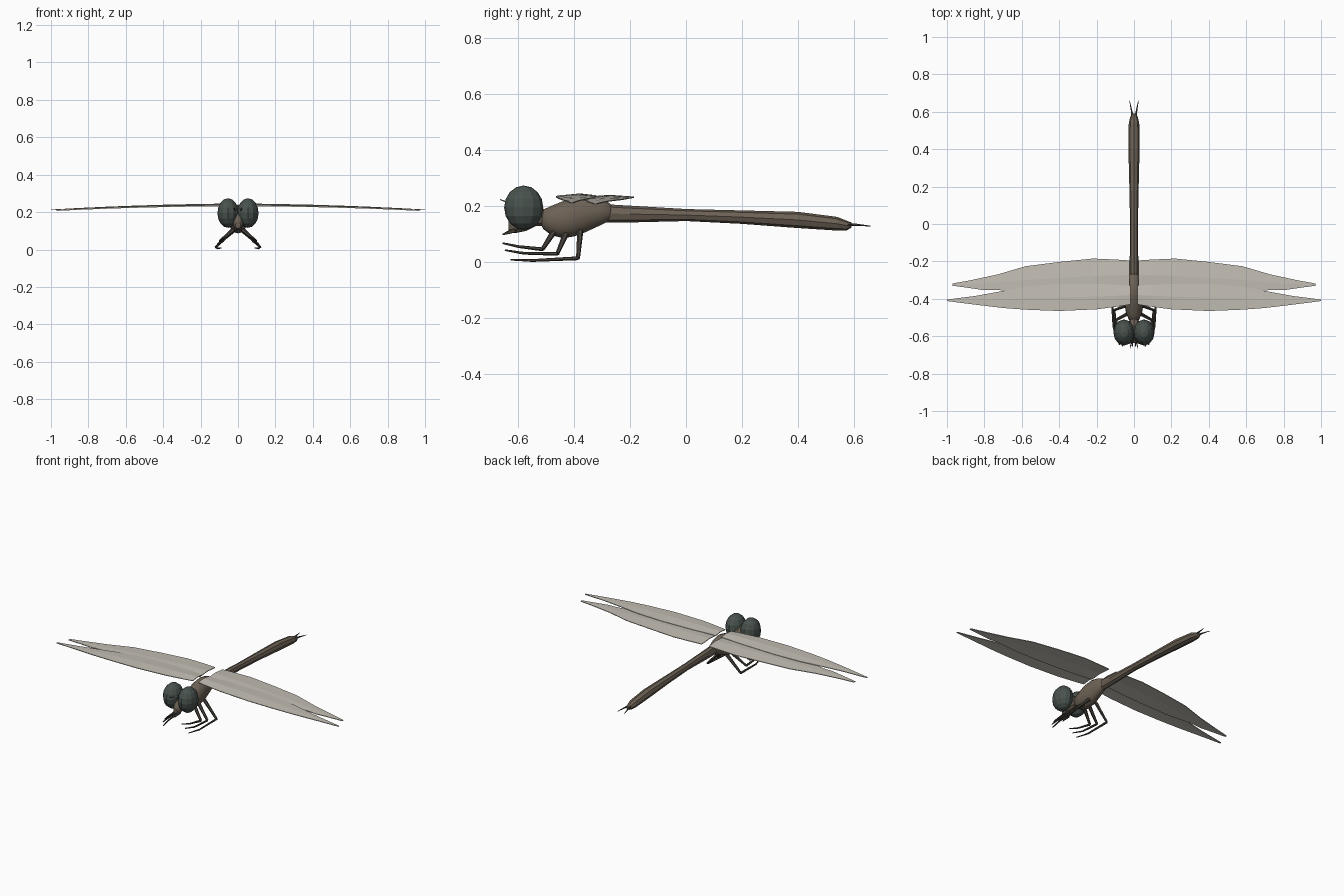
import bpy, bmesh, math
from mathutils import Vector

if "Cube" in bpy.data.objects:
    bpy.data.objects.remove(bpy.data.objects["Cube"])


def material(name, color):
    m = bpy.data.materials.new(name)
    m.diffuse_color = color
    m.use_nodes = True
    m.node_tree.nodes["Principled BSDF"].inputs["Base Color"].default_value = m.diffuse_color
    return m


BROWN = material("brown body", (0.15, 0.12, 0.09, 1))
DARK = material("dark limb", (0.07, 0.06, 0.05, 1))
GREEN = material("dark green eye", (0.065, 0.085, 0.075, 1))
WING = material("pale wing", (0.55, 0.52, 0.46, 0.65))


def make(name, bm, mat, smooth=False):
    bmesh.ops.recalc_face_normals(bm, faces=bm.faces)
    me = bpy.data.meshes.new(name)
    bm.to_mesh(me)
    bm.free()
    me.materials.append(mat)
    for p in me.polygons:
        p.use_smooth = smooth
    ob = bpy.data.objects.new(name, me)
    bpy.context.collection.objects.link(ob)
    return ob


def skin(bm, rings):
    for a, b in zip(rings, rings[1:]):
        for i in range(len(a)):
            j = (i + 1) % len(a)
            bm.faces.new((a[i], a[j], b[j], b[i]))
    bm.faces.new(rings[0])
    bm.faces.new(rings[-1])


def body_loft(name, stations, sides, mat, smooth):
    """Stations along y: (y, half width, bottom z, top z)."""
    bm = bmesh.new()
    rings = []
    for y, w, lo, hi in stations:
        ring = []
        for i in range(sides):
            a = 2 * math.pi * i / sides
            ring.append(bm.verts.new((w * math.sin(a), y, (lo + hi) / 2 + (hi - lo) / 2 * math.cos(a))))
        rings.append(ring)
    skin(bm, rings)
    return make(name, bm, mat, smooth)


def limb(name, pts, radii, mat, sides=6):
    """Tapered tube through a few points."""
    bm = bmesh.new()
    pts = [Vector(p) for p in pts]
    rings = []
    for k, p in enumerate(pts):
        d = (pts[min(k + 1, len(pts) - 1)] - pts[max(k - 1, 0)]).normalized()
        u = d.cross(Vector((1, 0.1, 0.2))).normalized()
        v = d.cross(u)
        rings.append([bm.verts.new(p + radii[k] * (u * math.cos(t) + v * math.sin(t)))
                      for t in (2 * math.pi * i / sides for i in range(sides))])
    skin(bm, rings)
    return make(name, bm, mat)


def wing(name, s, stations, z0):
    """Stations along x: (x, leading y, trailing y); gently drooping sheet."""
    bm = bmesh.new()
    rows = []
    for x, lead, trail in stations:
        z = z0 - 0.026 * x * x
        rows.append([bm.verts.new((s * x, lead + (trail - lead) * t, z + 0.006 * math.sin(math.pi * t) * (1 - x)))
                     for t in (0, 0.5, 1)])
    for a, b in zip(rows, rows[1:]):
        for i in range(2):
            bm.faces.new((a[i], a[i + 1], b[i + 1], b[i]))
    ob = make(name, bm, WING)
    sol = ob.modifiers.new("thickness", "SOLIDIFY")
    sol.thickness = 0.004
    sol.offset = 0


# Thorax and abdomen
body_loft("thorax", [(-0.522, 0.012, 0.145, 0.175), (-0.51, 0.028, 0.118, 0.188),
                     (-0.48, 0.042, 0.096, 0.202), (-0.44, 0.049, 0.086, 0.218),
                     (-0.40, 0.05, 0.092, 0.232), (-0.36, 0.045, 0.107, 0.24),
                     (-0.31, 0.036, 0.13, 0.23), (-0.275, 0.028, 0.147, 0.212),
                     (-0.26, 0.012, 0.16, 0.195)], 16, BROWN, True)
body_loft("abdomen", [(-0.30, 0.024, 0.142, 0.208), (-0.2, 0.023, 0.142, 0.202),
                      (0.0, 0.021, 0.147, 0.19), (0.2, 0.025, 0.137, 0.185),
                      (0.4, 0.03, 0.122, 0.18), (0.54, 0.028, 0.113, 0.162),
                      (0.575, 0.019, 0.114, 0.148), (0.592, 0.008, 0.124, 0.142)], 8, BROWN, False)

# Neck, head core and snout
body_loft("head", [(-0.635, 0.014, 0.112, 0.15), (-0.61, 0.03, 0.104, 0.195),
                   (-0.57, 0.036, 0.112, 0.23), (-0.535, 0.03, 0.13, 0.21),
                   (-0.495, 0.02, 0.13, 0.18)], 8, BROWN, False)

FORE = [(0.02, -0.43, -0.33), (0.1, -0.443, -0.325), (0.2, -0.456, -0.32), (0.4, -0.465, -0.32),
        (0.58, -0.458, -0.335), (0.7, -0.449, -0.358), (0.85, -0.431, -0.385), (1.0, -0.412, -0.404)]
HIND = [(0.025, -0.35, -0.195), (0.1, -0.36, -0.19), (0.22, -0.37, -0.185), (0.4, -0.375, -0.203),
        (0.58, -0.372, -0.226), (0.73, -0.352, -0.27), (0.8, -0.354, -0.285),
        (0.88, -0.342, -0.302), (0.97, -0.33, -0.318)]
# Legs: hip, knee, ankle, toe
LEGS = {"front": [(0.025, -0.475, 0.105), (0.096, -0.513, 0.046), (0.08, -0.60, 0.056), (0.06, -0.655, 0.068)],
        "middle": [(0.025, -0.43, 0.1), (0.105, -0.46, 0.03), (0.098, -0.58, 0.032), (0.078, -0.647, 0.043)],
        "rear": [(0.025, -0.378, 0.11), (0.118, -0.386, 0.014), (0.11, -0.55, 0.006), (0.09, -0.627, 0.009)]}

for s, side in ((-1, "right"), (1, "left")):
    # Compound eye
    bm = bmesh.new()
    bmesh.ops.create_uvsphere(bm, u_segments=12, v_segments=8, radius=1)
    for v in bm.verts:
        v.co = (s * 0.053 + v.co.x * 0.057, -0.58 + v.co.y * 0.07, 0.195 + v.co.z * 0.079)
    make(side + " eye", bm, GREEN)

    wing(side + " fore wing", s, FORE, 0.238)
    wing(side + " hind wing", s, HIND, 0.233)

    def mir(pts):
        return [(s * x, y, z) for x, y, z in pts]

    for pos, pts in LEGS.items():
        hip, knee, ankle, toe = mir(pts)
        limb(f"{side} {pos} upper leg", [hip, knee], [0.011, 0.007], DARK)
        limb(f"{side} {pos} lower leg", [knee, ankle, toe], [0.007, 0.005, 0.003], DARK)

    # Antenna, mandible and tail clasper
    limb(side + " antenna", mir([(0.012, -0.6, 0.2), (0.02, -0.665, 0.224)]), [0.004, 0.0015], DARK, 5)
    limb(side + " mandible", mir([(0.014, -0.61, 0.115), (0.008, -0.655, 0.099)]), [0.01, 0.003], DARK, 5)
    limb(side + " tail clasper", mir([(0.008, 0.57, 0.135), (0.014, 0.61, 0.134), (0.024, 0.66, 0.129)]),
         [0.007, 0.004, 0.0015], DARK, 5)
